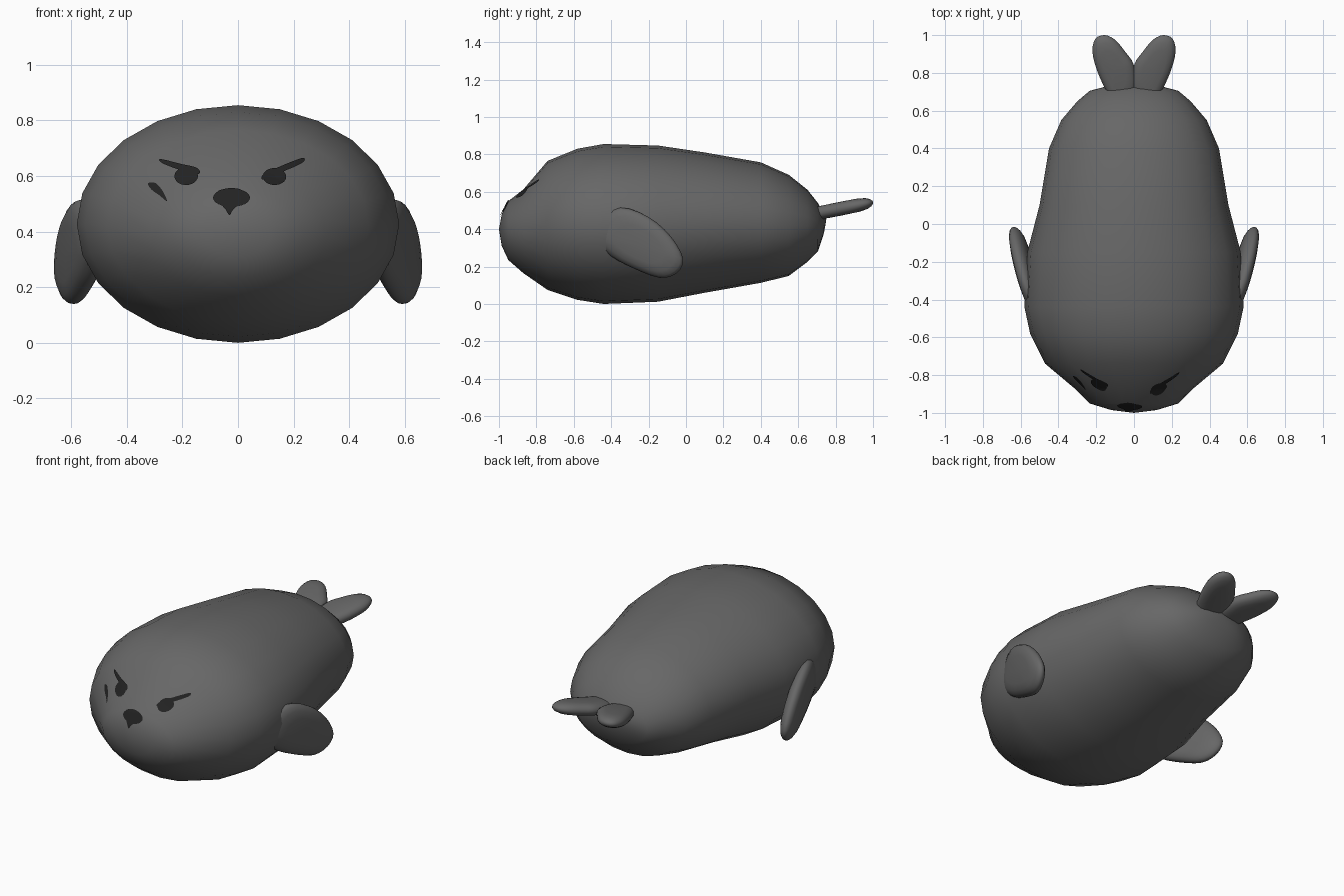
import bpy, bmesh, math
from mathutils import Vector
from mathutils.bvhtree import BVHTree

if "Cube" in bpy.data.objects:
    bpy.data.objects.remove(bpy.data.objects["Cube"])


def material(name, v):
    m = bpy.data.materials.new(name)
    m.diffuse_color = (v, v, v, 1)
    m.use_nodes = True
    m.node_tree.nodes["Principled BSDF"].inputs["Base Color"].default_value = m.diffuse_color
    return m


GREY = material("seal grey", 0.135)
DARK = material("face black", 0.016)


def finish(name, bm, mat, recalc=True):
    if recalc:
        bmesh.ops.recalc_face_normals(bm, faces=bm.faces)
    me = bpy.data.meshes.new(name)
    bm.to_mesh(me)
    bm.free()
    me.materials.append(mat)
    for p in me.polygons:
        p.use_smooth = True
    ob = bpy.data.objects.new(name, me)
    bpy.context.collection.objects.link(ob)
    return ob


def loft(rings, start=None, end=None):
    """Skin closed rings of points, with optional pole points at the ends."""
    bm = bmesh.new()
    rows = [[bm.verts.new(p) for p in r] for r in rings]
    n = len(rows[0])
    for a, b in zip(rows, rows[1:]):
        for i in range(n):
            j = (i + 1) % n
            bm.faces.new((a[i], a[j], b[j], b[i]))
    for pole, row, flip in ((start, rows[0], 1), (end, rows[-1], 0)):
        if pole is None:
            continue
        c = bm.verts.new(pole)
        for i in range(n):
            j = (i + 1) % n
            bm.faces.new((c, row[j], row[i]) if flip else (c, row[i], row[j]))
    return bm


def smooth_outline(pts, steps=3):
    """Closed Catmull-Rom curve through 2D points."""
    P = [Vector(p) for p in pts]
    n = len(P)
    out = []
    for i in range(n):
        a, b, c, d = P[i - 1], P[i], P[(i + 1) % n], P[(i + 2) % n]
        for k in range(steps):
            t = k / steps
            out.append(0.5 * (2 * b + (c - a) * t + (2 * a - 5 * b + 4 * c - d) * t * t
                              + (3 * b - a - 3 * c + d) * t ** 3))
    return out


def pad(name, pts, half, place):
    """Rounded pillow from a 2D outline; place(u, v, offset) gives the 3D point."""
    o = smooth_outline(pts)
    c = sum(o, Vector((0, 0))) / len(o)
    prof = [(0.55, 0.97), (0.8, 0.8), (0.93, 0.52), (0.985, 0.25)]
    layers = [(s, -h) for s, h in prof] + [(1, 0)] + [(s, h) for s, h in reversed(prof)]
    rings = [[place(*(c + (p - c) * s), h * half) for p in o] for s, h in layers]
    return finish(name, loft(rings, place(*c, -half), place(*c, half)), GREY)


# Body: elliptical sections (y, half width, bottom, top)
sections = [
    (-0.985, 0.12, 0.31, 0.48), (-0.95, 0.235, 0.235, 0.55), (-0.87, 0.315, 0.165, 0.612),
    (-0.74, 0.47, 0.075, 0.765), (-0.58, 0.55, 0.022, 0.83), (-0.44, 0.58, 0.0, 0.855),
    (-0.15, 0.565, 0.012, 0.847), (0.1, 0.50, 0.06, 0.81), (0.4, 0.45, 0.113, 0.757),
    (0.55, 0.385, 0.15, 0.69), (0.65, 0.30, 0.225, 0.61), (0.705, 0.235, 0.28, 0.54),
    (0.738, 0.11, 0.38, 0.485)]
N = 24
rings = []
for y, w, lo, hi in sections:
    rings.append([(w * math.sin(2 * math.pi * i / N), y,
                   (lo + hi) / 2 + (hi - lo) / 2 * math.cos(2 * math.pi * i / N))
                  for i in range(N)])
body = loft(rings, (0, -1, 0.40), (0, 0.75, 0.45))
bmesh.ops.recalc_face_normals(body, faces=body.faces)
skin = BVHTree.FromBMesh(body)
finish("body", body, GREY)

# Side flippers (outline in y, z) and tail fins (outline in x, y), mirrored
flipper = [(-0.5, 0.35), (-0.4, 0.255), (-0.28, 0.19), (-0.14, 0.14), (-0.05, 0.165),
           (-0.015, 0.24), (-0.08, 0.36), (-0.2, 0.465), (-0.35, 0.515), (-0.47, 0.45)]
fin = [(0.10, 0.62), (0.145, 0.70), (0.195, 0.81), (0.22, 0.91), (0.205, 0.98), (0.155, 1.0),
       (0.10, 0.975), (0.045, 0.91), (0.0, 0.84), (-0.01, 0.72), (0.03, 0.63)]
for side, s in (("right", 1), ("left", -1)):
    pad(side + "_flipper", flipper, 0.048,
        lambda y, z, h: (s * (0.627 + 0.3 * (y + 0.05) + 0.1 * (z - 0.25) + h), y, z))
    pad(side + "_tail_fin", fin, 0.036,
        lambda x, y, h: (s * x, y - 0.2 * h, 0.488 + 0.2 * (y - 0.72) + h))


def decal(name, pts, lift, steps=4):
    """Thin painted patch (outline in x, z) dropped onto the front of the body."""
    o = smooth_outline(pts, steps)
    c = sum(o, Vector((0, 0))) / len(o)

    def drop(p):
        hit, nor, _, _ = skin.ray_cast(Vector((p[0], -2, p[1])), Vector((0, 1, 0)))
        return hit + nor * lift

    bm = loft([[drop(c + (p - c) * k) for p in o] for k in (0.25, 0.5, 0.75, 1)], drop(c))
    bm.normal_update()
    if sum(f.normal.y for f in bm.faces) > 0:
        bmesh.ops.reverse_faces(bm, faces=bm.faces)
    finish(name, bm, DARK, False)


def oval(x, z, rx, rz, n=8):
    return [(x + rx * math.cos(2 * math.pi * i / n), z + rz * math.sin(2 * math.pi * i / n))
            for i in range(n)]


# Face: eyes, slanted brows, nose with stem, cheek scar
decal("left_eye", oval(-0.185, 0.597, 0.042, 0.033), 0.005)
decal("right_eye", oval(0.13, 0.595, 0.042, 0.031), 0.005)
decal("left_brow", [(-0.277, 0.658), (-0.21, 0.642), (-0.145, 0.625), (-0.142, 0.603),
                    (-0.205, 0.618), (-0.27, 0.643)], 0.006)
decal("right_brow", [(0.23, 0.662), (0.16, 0.635), (0.092, 0.603), (0.09, 0.583),
                     (0.16, 0.612), (0.23, 0.645)], 0.006)
decal("nose", oval(-0.023, 0.52, 0.066, 0.033), 0.005)
decal("nose_stem", [(-0.055, 0.497), (0.0, 0.497), (-0.02, 0.475), (-0.03, 0.458),
                    (-0.042, 0.475)], 0.006)
decal("cheek_scar", [(-0.322, 0.572), (-0.295, 0.573), (-0.268, 0.542), (-0.254, 0.508),
                     (-0.28, 0.528), (-0.31, 0.55)], 0.004)
